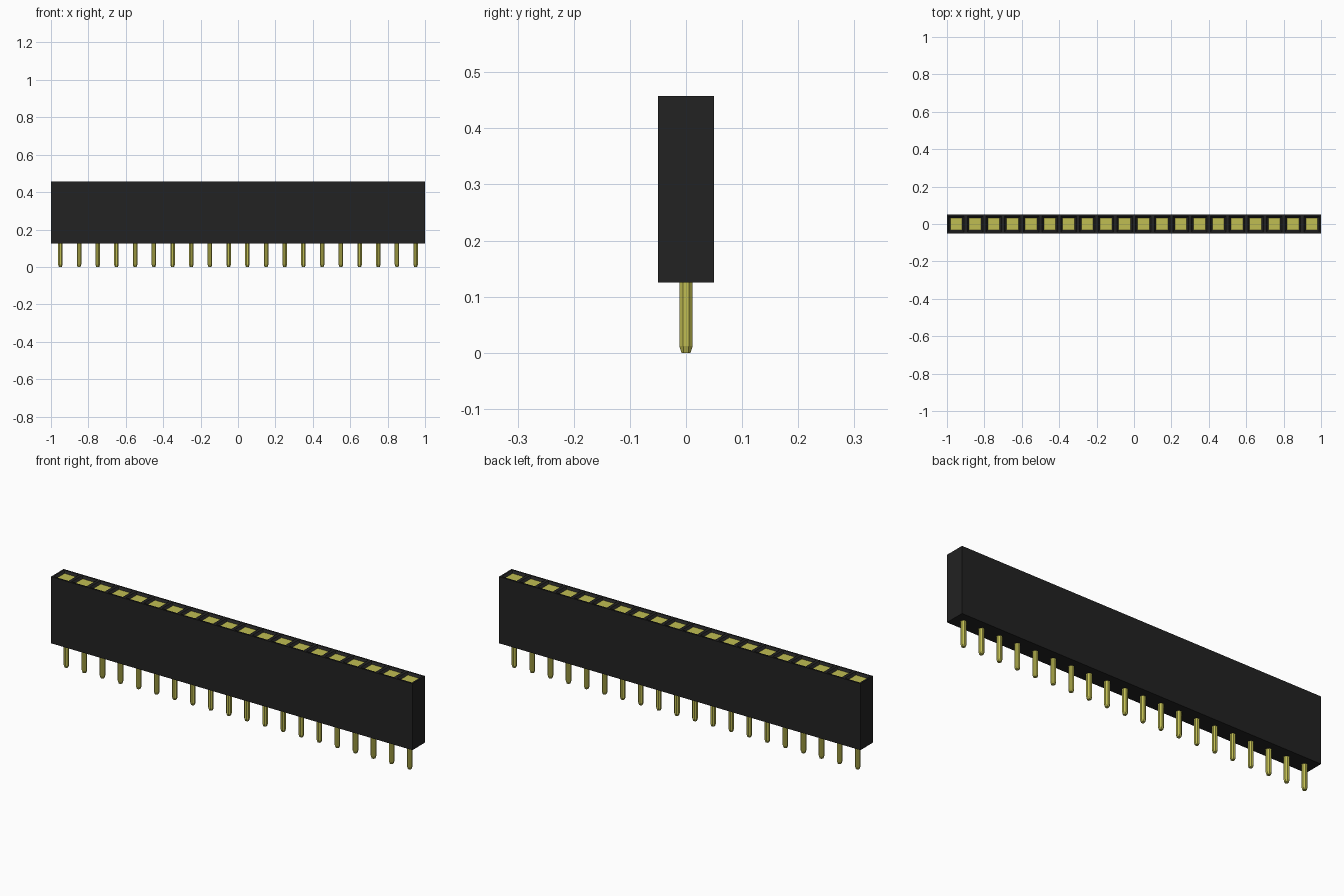
import bpy, bmesh

COUNT, PITCH = 20, 0.1
BOTTOM, TOP = 0.125, 0.458

cube = bpy.data.objects.get("Cube")
if cube:
    bpy.data.objects.remove(cube, do_unlink=True)


def material(name, color):
    mat = bpy.data.materials.new(name)
    mat.use_nodes = True
    mat.diffuse_color = color
    mat.node_tree.nodes["Principled BSDF"].inputs["Base Color"].default_value = color
    return mat


def to_mesh(bm, name, mats):
    bmesh.ops.recalc_face_normals(bm, faces=bm.faces)
    mesh = bpy.data.meshes.new(name)
    bm.to_mesh(mesh)
    bm.free()
    for mat in mats:
        mesh.materials.append(mat)
    return mesh


def add_object(name, mesh, x=0):
    obj = bpy.data.objects.new(name, mesh)
    obj.location.x = x
    bpy.context.collection.objects.link(obj)


black = material("black plastic", (0.016, 0.016, 0.016, 1))
gold = material("gold metal", (0.53, 0.51, 0.085, 1))

# Housing: one strip of square cells, walled down to a closed base
bm = bmesh.new()
half = COUNT * PITCH / 2
rows = [[bm.verts.new((-half + i * PITCH, y, TOP)) for i in range(COUNT + 1)]
        for y in (-PITCH / 2, PITCH / 2)]
front, back = rows
cells = [bm.faces.new((front[i], front[i + 1], back[i + 1], back[i]))
         for i in range(COUNT)]
rim = [e for e in bm.edges if e.is_boundary]
walls = bmesh.ops.extrude_edge_only(bm, edges=rim)["geom"]
for v in walls:
    if isinstance(v, bmesh.types.BMVert):
        v.co.z = BOTTOM
bmesh.ops.holes_fill(bm, edges=[e for e in bm.edges if e.is_boundary], sides=0)
bmesh.ops.recalc_face_normals(bm, faces=bm.faces)

# Sockets: bevelled square mouths with a gold contact at the bottom
bmesh.ops.inset_individual(bm, faces=cells, thickness=0.012)
bmesh.ops.inset_individual(bm, faces=cells, thickness=0.014, depth=-0.01)
for f in cells:
    f.material_index = 1
add_object("housing", to_mesh(bm, "housing", (black, gold)))

# Pin: square post with cut corners and a tapered tip
bm = bmesh.new()
loops = []
for z, r, c in ((0, 0.008, 0.004), (0.012, 0.012, 0.005), (BOTTOM + 0.01, 0.012, 0.005)):
    ring = ((r, -c), (r, c), (c, r), (-c, r), (-r, c), (-r, -c), (-c, -r), (c, -r))
    loops.append([bm.verts.new((x, y, z)) for x, y in ring])
for low, high in zip(loops, loops[1:]):
    for i in range(8):
        j = (i + 1) % 8
        bm.faces.new((low[i], low[j], high[j], high[i]))
bm.faces.new(loops[0])
bm.faces.new(loops[-1])
pin = to_mesh(bm, "pin", (gold,))
for i in range(COUNT):
    add_object(f"pin_{i + 1}", pin, -half + PITCH * (i + 0.5))
